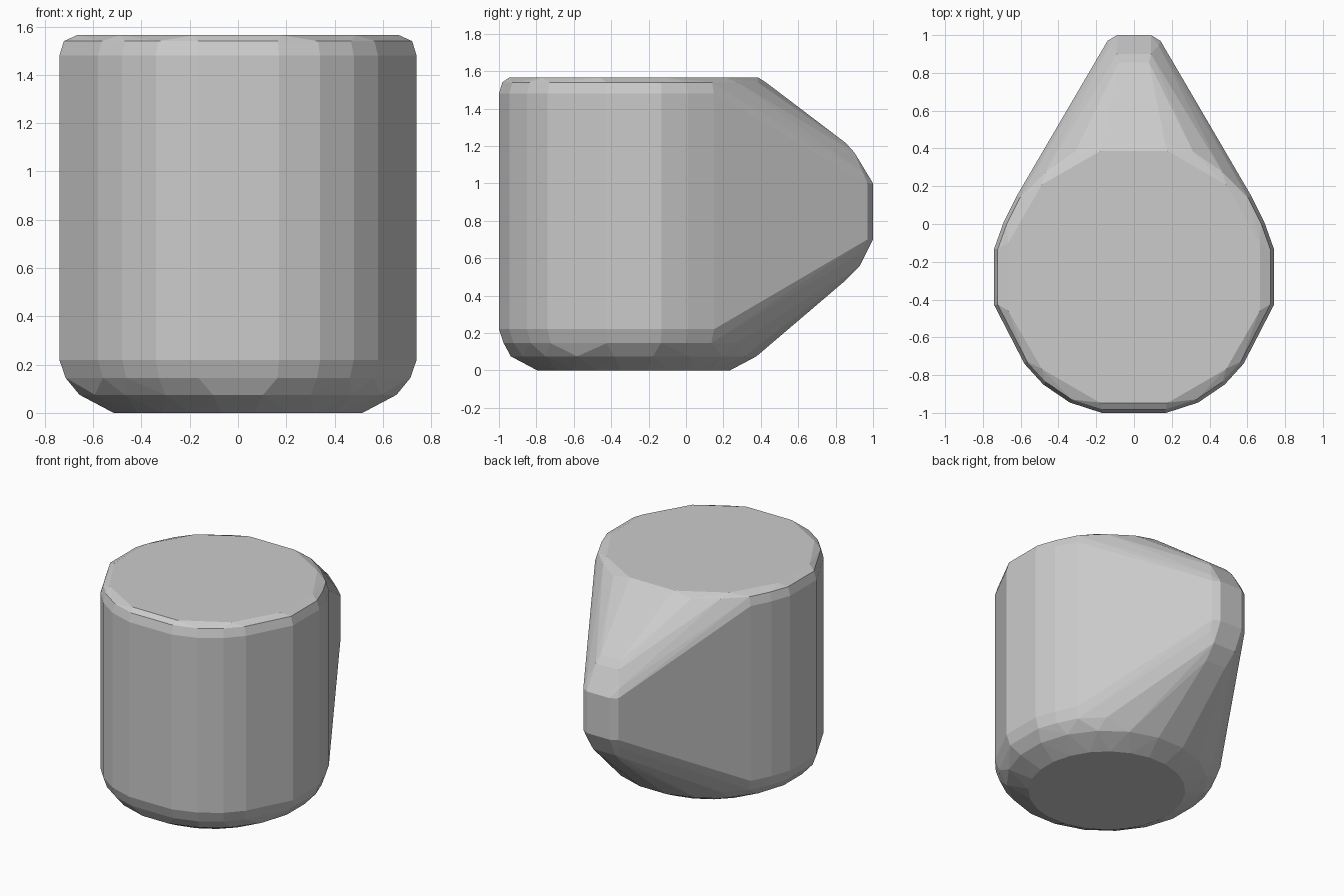
import bpy, bmesh, math

if "Cube" in bpy.data.objects:
    bpy.data.objects.remove(bpy.data.objects["Cube"])

CY = -0.28  # centre of the round body in y

# right half of the body outline (x, y), mirrored below
half = [(0.17, -1.0), (0.34, -0.945), (0.48, -0.85), (0.58, -0.74), (0.74, -0.43),
        (0.74, -0.13), (0.69, 0.01), (0.62, 0.15), (0.48, 0.29), (0.32, 0.40), (0.17, 0.445)]
outline = half + [(-x, y) for x, y in half]

bm = bmesh.new()


def ring(z, s):
    for x, y in outline:
        bm.verts.new((x * s, CY + (y - CY) * s, z))


def round_ring(z, r, n, phase=0.0):
    for i in range(n):
        a = 2 * math.pi * (i + phase) / n
        bm.verts.new((r * math.sin(a), CY - r * math.cos(a), z))


def pair(x, y, z):
    for s in (-1, 1):
        bm.verts.new((s * x, y, z))


# body: rounded base, straight wall, bevelled rim
round_ring(0.0, 0.52, 24, 0.5)
round_ring(0.075, 0.665, 20, 0.5)
ring(0.145, 0.965)
ring(0.22, 1.0)
ring(1.48, 1.0)
ring(1.54, 0.975)
round_ring(1.565, 0.69, 12, 0.5)

# handle bulge: centre profile and wider shoulder
for x, y, z in [(0.08, 0.855, 1.215), (0.09, 0.90, 1.165), (0.09, 1.0, 1.0), (0.09, 1.0, 0.7),
                (0.09, 0.93, 0.56), (0.08, 0.84, 0.47),
                (0.14, 0.97, 1.0), (0.14, 0.97, 0.7), (0.13, 0.945, 1.06), (0.13, 0.94, 0.63)]:
    pair(x, y, z)

# wrap everything in one convex shell
res = bmesh.ops.convex_hull(bm, input=bm.verts[:])
junk = {g for k in ("geom_interior", "geom_unused") for g in res[k]
        if isinstance(g, bmesh.types.BMVert)}
bmesh.ops.delete(bm, geom=list(junk), context='VERTS')
bmesh.ops.dissolve_limit(bm, angle_limit=math.radians(1), verts=bm.verts[:], edges=bm.edges[:])
bmesh.ops.recalc_face_normals(bm, faces=bm.faces[:])

mesh = bpy.data.meshes.new("mug_hull")
bm.to_mesh(mesh)
bm.free()
obj = bpy.data.objects.new("mug_hull", mesh)
bpy.context.collection.objects.link(obj)
